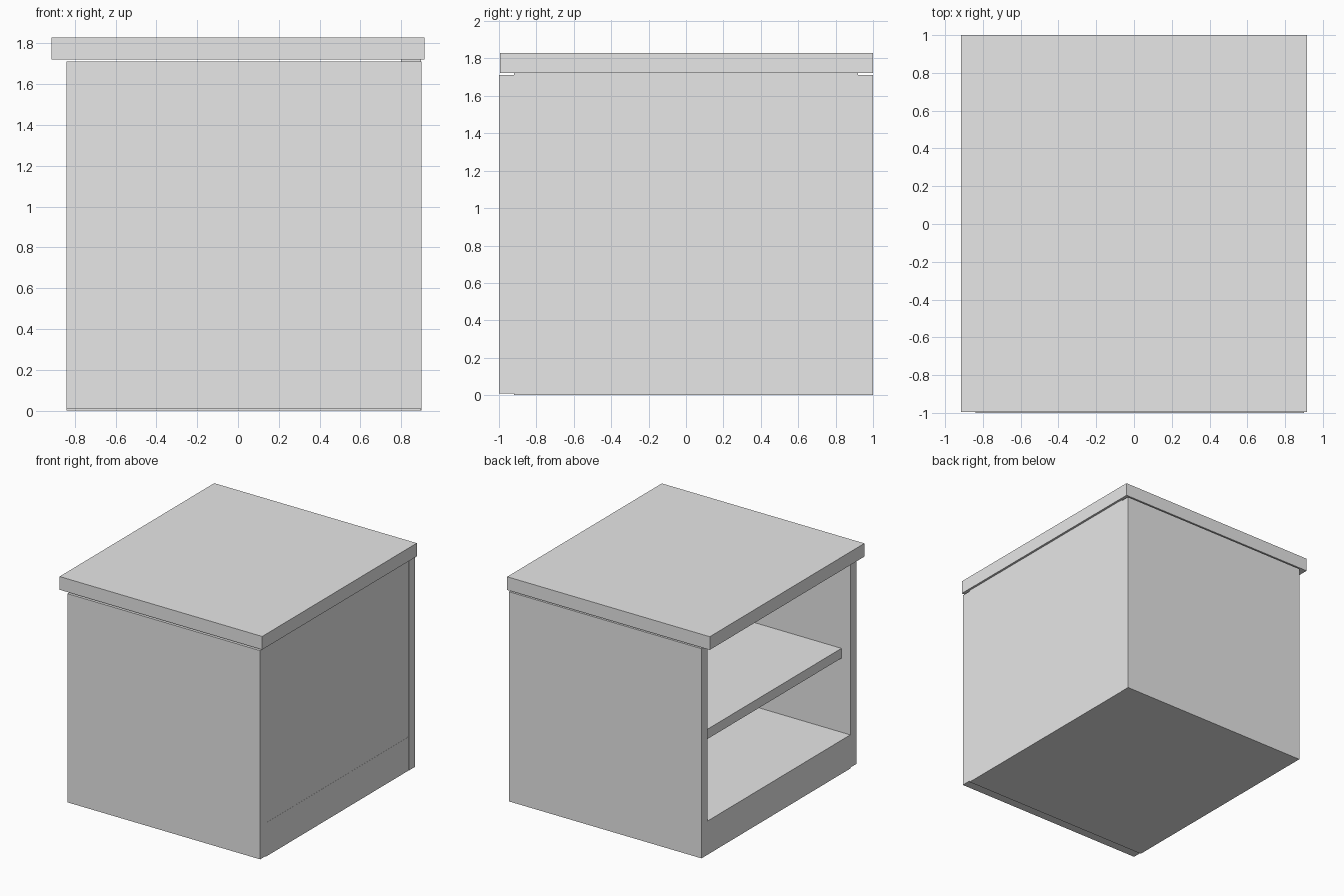
import bpy

cube = bpy.data.objects.get("Cube")
if cube:
    bpy.data.objects.remove(cube, do_unlink=True)

# One plain grey for the whole cabinet
grey = bpy.data.materials.new("light_grey")
grey.use_nodes = True
colour = (0.8, 0.8, 0.8, 1)
grey.diffuse_color = colour
grey.node_tree.nodes["Principled BSDF"].inputs["Base Color"].default_value = colour


def board(name, x, y, z):
    """Flat board spanning the given (min, max) ranges."""
    bpy.ops.mesh.primitive_cube_add(size=1)
    ob = bpy.context.object
    ob.name = ob.data.name = name
    ob.data.materials.append(grey)
    for v in ob.data.vertices:
        v.co = [r[0] if c < 0 else r[1] for c, r in zip(v.co, (x, y, z))]
    return ob


OPEN_X, BACK_X = -0.84, 0.9      # open shelf side and closed side
INNER = 0.92                     # inner faces of the two side walls
PLINTH = 0.275

# Worktop overhangs the open side
board("worktop", (-0.915, 0.915), (-0.995, 1.0), (1.722, 1.83))

# Two tall walls, with a thin shadow gap below the worktop
board("front_wall", (OPEN_X, BACK_X), (-1.0, -INNER), (0.008, 1.712))
board("rear_wall", (OPEN_X, BACK_X), (INNER, 1.0), (0, 1.712))

# Closed side panel, plinth and recessed shelf
board("closed_panel", (0.8, BACK_X - 0.003), (-INNER, INNER), (PLINTH, 1.722))
board("plinth", (OPEN_X, BACK_X - 0.002), (-INNER, INNER), (0, PLINTH))
board("shelf", (-0.76, 0.8), (-INNER, INNER), (0.88, 0.96))
